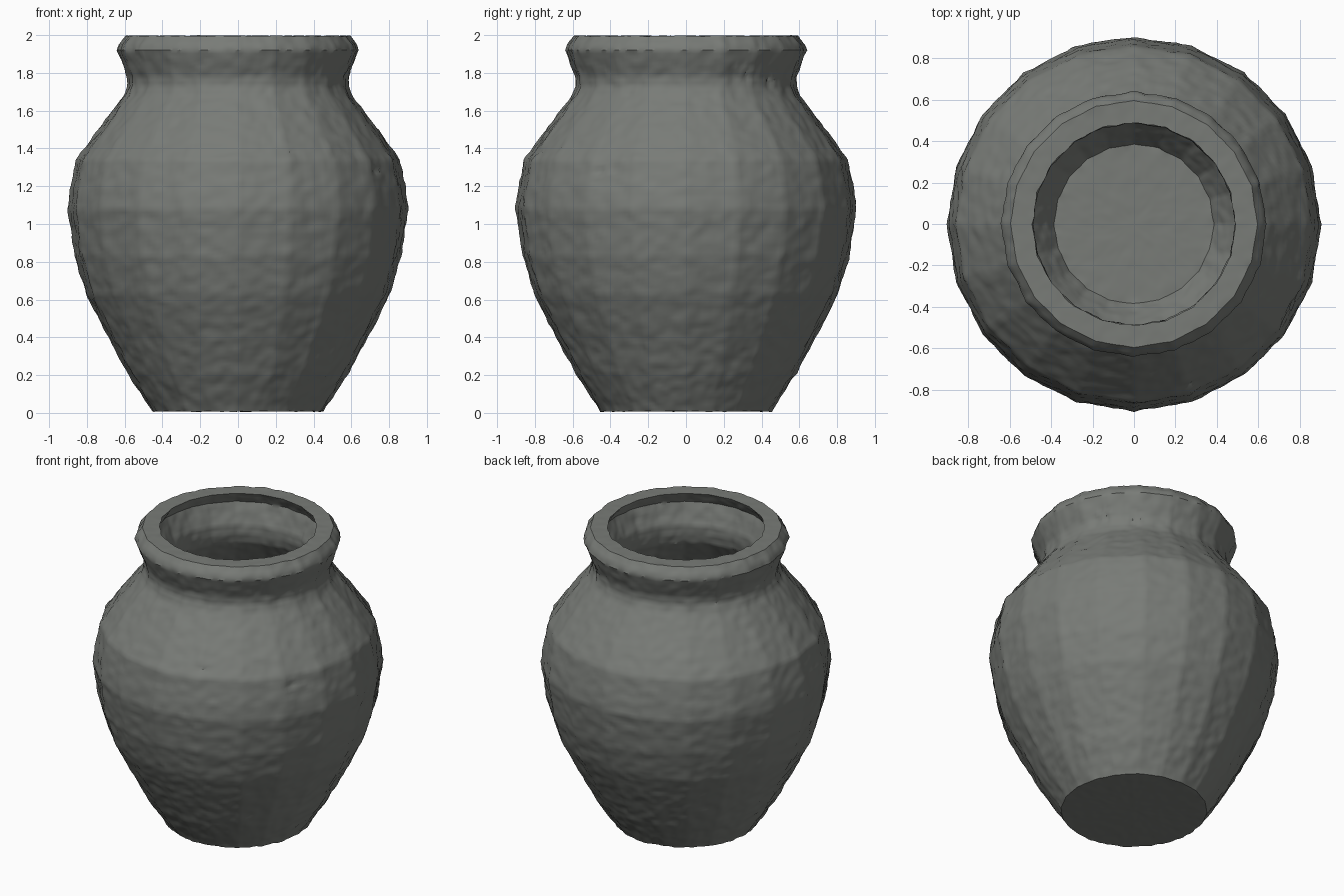
import bpy, bmesh, math
from mathutils import Vector, noise

if "Cube" in bpy.data.objects:
    bpy.data.objects.remove(bpy.data.objects["Cube"])

SIDES, SPLIT, STEP = 20, 11, 0.019

# Profile (radius, height): underside, outer wall, rim, inner wall, floor
PROFILE = [(0, 0.008), (0.455, 0.008), (0.468, 0.03), (0.585, 0.21), (0.725, 0.47),
           (0.805, 0.63), (0.865, 0.83), (0.902, 1.08), (0.89, 1.18), (0.857, 1.34),
           (0.78, 1.45), (0.605, 1.68), (0.585, 1.73), (0.587, 1.78), (0.64, 1.92),
           (0.63, 1.95), (0.595, 1.996), (0.49, 1.996), (0.535, 1.92), (0.488, 1.78),
           (0.488, 1.72), (0.505, 1.65), (0.70, 1.39), (0.76, 1.29), (0.797, 1.08),
           (0.76, 0.84), (0.70, 0.66), (0.62, 0.50), (0.49, 0.26), (0.385, 0.10), (0, 0.10)]

# Rough chips on the outside (angle in degrees, height, size)
CHIPS = [(-45, 1.85, 0.06), (-30, 1.27, 0.09), (32, 1.79, 0.09), (52, 1.76, 0.07),
         (20, 0.53, 0.07), (-70, 1.40, 0.05), (-68, 1.63, 0.04)]


def resample(points, step):
    out = [points[0]]
    for a, b in zip(points, points[1:]):
        n = max(1, round(math.dist(a, b) / step))
        out += [(a[0] + (b[0] - a[0]) * i / n, a[1] + (b[1] - a[1]) * i / n)
                for i in range(1, n + 1)]
    return out


def unit_polygon(sides, split):
    corners = [Vector((math.cos(math.tau * i / sides), math.sin(math.tau * i / sides)))
               for i in range(sides)]
    return [corners[i].lerp(corners[(i + 1) % sides], j / split)
            for i in range(sides) for j in range(split)]


# Lathe the profile around a 20-sided polygon
bm = bmesh.new()
ring = unit_polygon(SIDES, SPLIT)
rows = [[bm.verts.new((r * p.x, r * p.y, z)) for p in ring]
        for r, z in resample(PROFILE, STEP)]
count = len(ring)
for low, high in zip(rows, rows[1:]):
    for i in range(count):
        k = (i + 1) % count
        bm.faces.new((low[i], low[k], high[k], high[i]))
bmesh.ops.remove_doubles(bm, verts=bm.verts, dist=0.0005)
bmesh.ops.recalc_face_normals(bm, faces=bm.faces)
bm.normal_update()

# Hammered clay surface, with stronger relief at the chips
spots = []
for deg, z, size in CHIPS:
    r = 0.59 if z > 1.7 else (0.66 if z > 1.5 else 0.84)
    a = math.radians(deg)
    spots.append((Vector((r * math.cos(a), r * math.sin(a), z)), size))
moves = []
for v in bm.verts:
    flat = 0.3 if abs(v.normal.z) > 0.95 else 1.0
    d = flat * (0.006 * noise.noise(v.co * 17) + 0.003 * noise.noise(v.co * 30))
    for centre, size in spots:
        fall = max(0, 1 - (v.co - centre).length / (size * 1.3))
        d -= 0.035 * fall * max(0, noise.noise(v.co * 30) + 0.1)
    moves.append((v, v.normal * d))
for v, move in moves:
    v.co += move
    v.co.z = min(2.0, max(0.0, v.co.z))

mesh = bpy.data.meshes.new("clay_pot")
bm.to_mesh(mesh)
bm.free()
pot = bpy.data.objects.new("clay_pot", mesh)
bpy.context.collection.objects.link(pot)

# Dark grey clay
clay = bpy.data.materials.new("dark_clay")
clay.diffuse_color = (0.19, 0.20, 0.185, 1)
clay.use_nodes = True
clay.node_tree.nodes["Principled BSDF"].inputs["Base Color"].default_value = clay.diffuse_color
mesh.materials.append(clay)

bpy.context.view_layer.objects.active = pot
pot.select_set(True)
bpy.ops.object.shade_smooth_by_angle(angle=math.radians(35))
